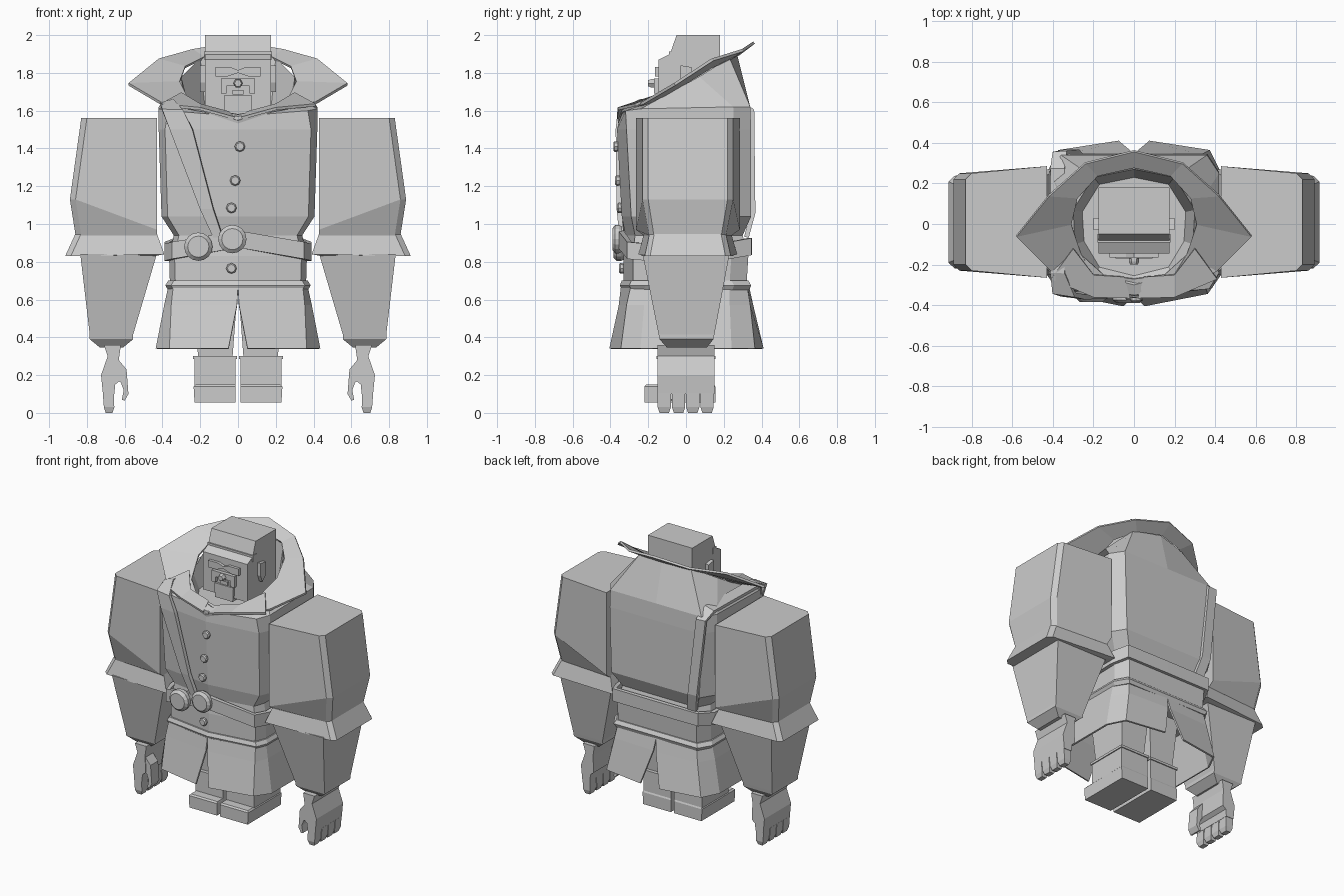
import bpy, bmesh, math
from mathutils import Vector


def loft(name, rings, cap=True, closed=True, mirror=False, thick=0):
    """Skin a list of equal-length point rings."""
    bm = bmesh.new()
    vs = [[bm.verts.new(p) for p in r] for r in rings]
    n = len(rings[0])
    for a, b in zip(vs, vs[1:]):
        for i in range(n if closed else n - 1):
            j = (i + 1) % n
            bm.faces.new((a[i], a[j], b[j], b[i]))
    if cap and closed:
        bm.faces.new(vs[0])
        bm.faces.new(vs[-1])
    bmesh.ops.recalc_face_normals(bm, faces=bm.faces)
    me = bpy.data.meshes.new(name)
    bm.to_mesh(me)
    bm.free()
    ob = bpy.data.objects.new(name, me)
    bpy.context.collection.objects.link(ob)
    if thick:
        m = ob.modifiers.new("thickness", "SOLIDIFY")
        m.thickness = thick
        m.offset = 0
    if mirror:
        ob.modifiers.new("mirror", "MIRROR").use_mirror_merge = False
    return ob


def full(half):
    """Complete a half ring that starts and ends on x = 0."""
    return half + [(-x, y, z) for x, y, z in half[-2:0:-1]]


def prism_y(name, prof, y0, y1, mirror=True):
    return loft(name, [[(x, y, z) for x, z in prof] for y in (y0, y1)], mirror=mirror)


def prism_x(name, prof, x0, x1, mirror=False):
    return loft(name, [[(x, y, z) for y, z in prof] for x in (x0, x1)], mirror=mirror)


def box(name, x0, x1, y0, y1, z0, z1, mirror=False):
    return prism_x(name, [(y0, z0), (y1, z0), (y1, z1), (y0, z1)], x0, x1, mirror)


def disc(name, x, y, z, r, d, n):
    """Domed disc facing forward."""
    ring = lambda rr, yy: [(x + rr * math.cos(2 * math.pi * i / n), yy,
                            z + rr * math.sin(2 * math.pi * i / n)) for i in range(n)]
    return loft(name, [ring(r * .9, y + d), ring(r, y + d * .7), ring(r, y + d * .3), ring(r * .75, y)])


def body(hx, yf, yb, z, bulge=.03):
    return full([(0, yf - bulge, z), (.92 * hx, yf + .02, z), (hx, yf + .1, z),
                 (hx, yb - .09, z), (.86 * hx, yb, z), (0, yb, z)])


# coat torso rising into the neck of the collar
shoulder = full([(0, -.35, 1.57), (.37, -.32, 1.6), (.42, -.24, 1.61),
                 (.42, .25, 1.62), (.36, .34, 1.62), (0, .34, 1.62)])
neck_half = [(0, -.30, 1.58), (.2, -.25, 1.62), (.29, -.1, 1.68),
             (.3, .07, 1.78), (.2, .23, 1.88), (0, .27, 1.9)]
inner = [(x * .85, y * .85, 1.56) for x, y, z in full(neck_half)]
loft("coat_body", [body(.36, -.30, .32, .67), body(.365, -.30, .33, .83), body(.34, -.29, .30, .94),
                   body(.405, -.31, .345, 1.04), body(.42, -.335, .345, 1.5),
                   shoulder, full(neck_half), inner])
loft("hem_band", [body(.37, -.31, .335, .65), body(.385, -.32, .345, .675), body(.37, -.31, .33, .70)])

# wide flared collar
fold = [(0, -.27, 1.575), (.15, -.25, 1.6), (.26, -.15, 1.65), (.31, 0, 1.75),
        (.28, .13, 1.83), (.18, .24, 1.88), (0, .28, 1.9)]
edge = [(0, -.36, 1.54), (.18, -.34, 1.6), (.41, -.23, 1.64), (.58, -.06, 1.74),
        (.42, .14, 1.87), (.24, .30, 1.92), (0, .36, 1.96)]
loft("collar", [full(fold), full(edge)], cap=False, thick=.015)
loft("collar_lapel", [[(.02, -.365, 1.56), (.2, -.36, 1.61), (.41, -.27, 1.63)],
                      [(.05, -.26, 1.59), (.2, -.25, 1.63), (.3, -.12, 1.69)]],
     closed=False, mirror=True, thick=.015)

# split skirt of the coat
loft("coat_skirt", [
    [(0, -.34, .66), (.34, -.29, .66), (.365, -.21, .66), (.365, .23, .66), (.31, .32, .66), (0, .33, .66)],
    [(.005, -.35, .57), (.35, -.31, .57), (.385, -.22, .57), (.385, .23, .57), (.325, .335, .57), (.01, .35, .57)],
    [(.05, -.40, .34), (.36, -.34, .34), (.43, -.24, .34), (.43, .24, .34), (.37, .36, .34), (.075, .405, .34)],
], closed=False, mirror=True, thick=.012)

# belt dipping at the sides
belt = [(0, -.345, .92), (.34, -.30, .86), (.375, -.2, .85), (.375, .23, .86), (.33, .335, .88), (0, .335, .88)]
loft("belt", [full([(x, y, z + d) for x, y, z in belt]) for d in (-.045, .045)], cap=False, thick=.03)
disc("belt_buckle", -.03, -.39, .92, .075, .05, 16)
disc("belt_pouch", -.21, -.385, .88, .075, .06, 16)

# shoulder strap over the right shoulder, front to back
left = [(-.13, -.335, .93), (-.2, -.345, 1.08), (-.36, -.345, 1.5), (-.40, -.335, 1.6),
        (-.41, -.24, 1.63), (-.41, .27, 1.64), (-.40, .345, 1.6), (-.34, .355, 1.06), (-.31, .32, .93)]
right = [(-.08, -.34, .93), (-.13, -.355, 1.08), (-.24, -.36, 1.5), (-.29, -.35, 1.6),
         (-.34, -.24, 1.65), (-.34, .27, 1.66), (-.33, .35, 1.6), (-.27, .355, 1.06), (-.24, .32, .93)]
loft("shoulder_strap", [left, right], closed=False, thick=.025)

# coat buttons
for i, (x, y, z) in enumerate([(.01, -.385, 1.41), (-.015, -.375, 1.23), (-.035, -.365, 1.085), (-.035, -.355, .765)]):
    disc("button_%d" % (i + 1), x, y, z, .028, .025, 8)


# sleeves, cuffs and forearms
def arm(xi, xo, zi, zo, k=1.0, c=.03):
    return [(xi, -.265 * k, zi), (xo - c, -.23 * k, zo), (xo, -.2 * k, zo),
            (xo, .22 * k, zo), (xo - c, .25 * k, zo), (xi, .285 * k, zi)]


loft("upper_sleeve", [arm(.43, .83, 1.56, 1.56), arm(.43, .89, .97, 1.13), arm(.43, .86, .94, .94, .85)], mirror=True)
loft("sleeve_cuff", [arm(.43, .86, .95, .95, .84), arm(.39, .915, .84, .83, .95), arm(.44, .83, .83, .83, .85)], mirror=True)


def rect(x0, x1, y0, y1, z):
    return [(x0, y0, z), (x1, y0, z), (x1, y1, z), (x0, y1, z)]


loft("forearm", [rect(.43, .835, -.23, .23, .84), rect(.555, .785, -.145, .15, .415),
                 rect(.555, .785, -.14, .145, .39), rect(.61, .73, -.10, .11, .345)], mirror=True)

# hands: palm, four fingers, thumb
prism_y("palm", [(.62, .36), (.71, .36), (.69, .30), (.725, .2), (.715, .1), (.655, .1),
                 (.65, .15), (.625, .17), (.63, .29)], -.15, .15)
for i in range(4):
    y = -.15 + i * .0755
    loft("finger_%d" % (i + 1), [rect(.657, .716, y, y + .07, .105), rect(.655, .71, y, y + .07, .03),
                                 rect(.665, .70, y + .01, y + .06, 0)], mirror=True)
prism_y("thumb", [(.64, .29), (.59, .23), (.58, .1), (.60, .065), (.615, .07), (.605, .12), (.62, .16), (.65, .18)],
        -.145, -.06)

# legs and boots
loft("trouser_leg", [rect(.03, .21, -.13, .13, .28), rect(.0, .24, -.16, .16, .68)], mirror=True)
box("boot_shaft", .012, .23, -.15, .15, .14, .29, True)
box("boot_rim", .006, .237, -.157, .157, .285, .302, True)
loft("boot_foot", [rect(.012, .23, -.22, .155, .055), rect(.012, .235, -.22, .155, .14),
                   rect(.015, .225, -.21, .15, .15)], mirror=True)

# head with flat crown, visor and blocky face
prism_x("crown", [(-.145, 1.6), (.18, 1.52), (.18, 2.0), (-.05, 2.0), (-.085, 1.9), (-.145, 1.87)], -.175, .175)
box("hat_band", -.18, .18, -.09, -.05, 1.87, 1.912)
prism_y("brow", [(-.12, 1.83), (-.12, 1.78), (-.06, 1.78), (0, 1.80), (.06, 1.78),
                 (.12, 1.78), (.12, 1.83), (.04, 1.83), (0, 1.815), (-.04, 1.83)], -.165, -.13, False)
prism_y("moustache", [(-.09, 1.77), (-.09, 1.69), (-.06, 1.69), (-.06, 1.73),
                      (.06, 1.73), (.06, 1.69), (.09, 1.69), (.09, 1.77)], -.17, -.13, False)
disc("nose", 0, -.2, 1.745, .025, .05, 6)
box("mouth", -.03, .03, -.16, -.13, 1.685, 1.71)
prism_y("jaw", [(-.075, 1.68), (-.07, 1.58), (.07, 1.58), (.075, 1.68)], -.16, -.1, False)
prism_x("ear", [(-.03, 1.84), (.03, 1.83), (.03, 1.74), (-.01, 1.70), (-.03, 1.75)], .165, .2, True)
